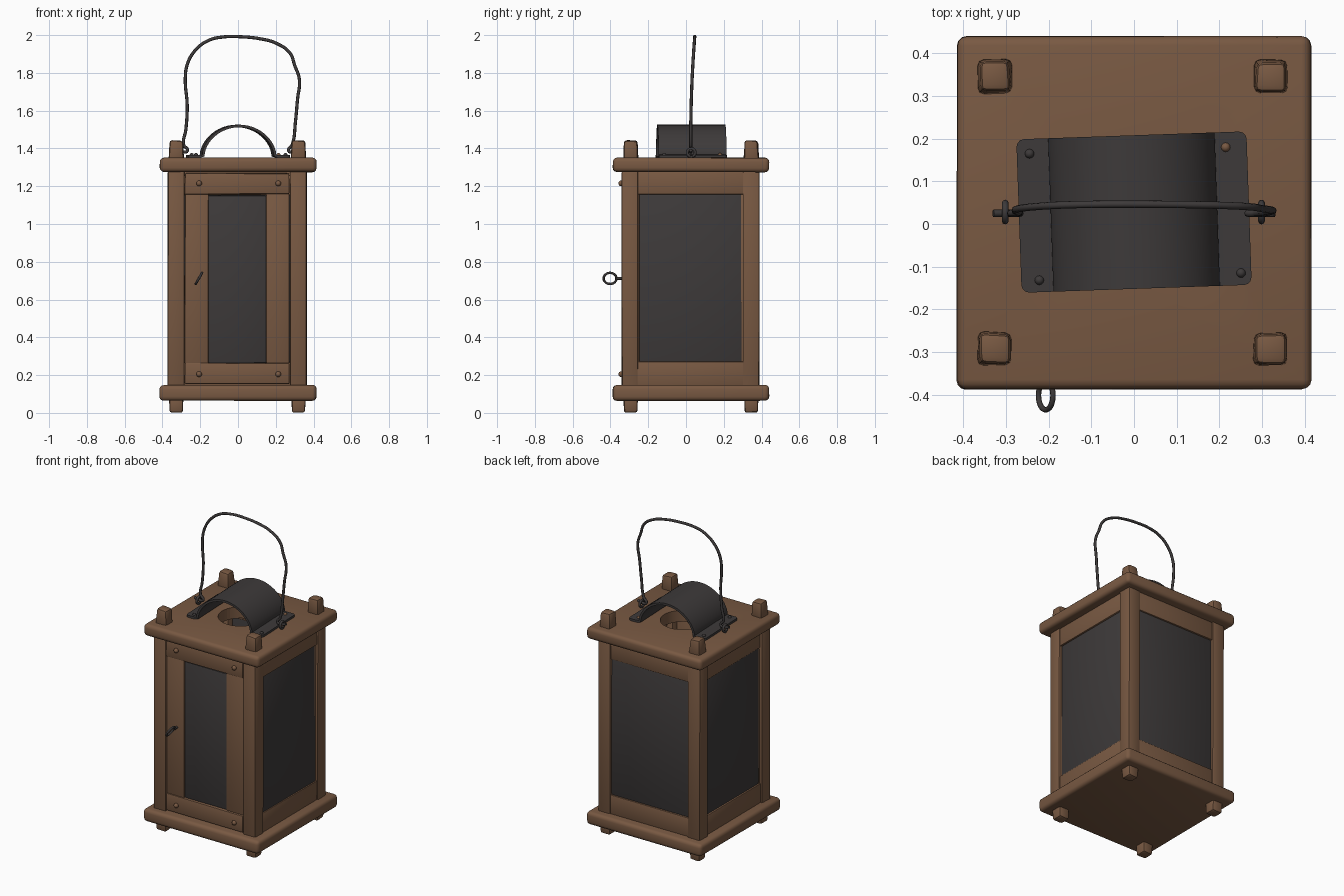
import bpy, bmesh, math, random
from mathutils import Vector, Matrix

if "Cube" in bpy.data.objects:
    bpy.data.objects.remove(bpy.data.objects["Cube"])

random.seed(4)


def material(name, col):
    m = bpy.data.materials.new(name)
    m.diffuse_color = (*col, 1)
    m.use_nodes = True
    m.node_tree.nodes["Principled BSDF"].inputs["Base Color"].default_value = m.diffuse_color
    return m


WOOD = material("brown wood", (0.19, 0.10, 0.055))
IRON = material("dark iron", (0.047, 0.042, 0.042))


def finish(ob, mat, angle=35):
    ob.data.materials.clear()
    ob.data.materials.append(mat)
    bpy.ops.object.select_all(action='DESELECT')
    ob.select_set(True)
    bpy.context.view_layer.objects.active = ob
    bpy.ops.object.shade_smooth_by_angle(angle=math.radians(angle))
    return ob


def from_bm(name, bm):
    me = bpy.data.meshes.new(name)
    bm.to_mesh(me)
    bm.free()
    ob = bpy.data.objects.new(name, me)
    bpy.context.collection.objects.link(ob)
    return ob


def box(name, x, y, z, mat=WOOD, bevel=0.008, taper=(1, 1), jitter=0.002, seg=2):
    """Bevelled block from axis ranges; taper scales (bottom, top)."""
    bm = bmesh.new()
    bmesh.ops.create_cube(bm, size=1)
    c = [(a + b) / 2 for a, b in (x, y, z)]
    d = [b - a for a, b in (x, y, z)]
    for v in bm.verts:
        t = taper[1] if v.co.z > 0 else taper[0]
        v.co = Vector((c[0] + v.co.x * d[0] * t, c[1] + v.co.y * d[1] * t, c[2] + v.co.z * d[2]))
        v.co += Vector([random.uniform(-jitter, jitter) for _ in range(3)])
    bmesh.ops.bevel(bm, geom=bm.edges[:], offset=bevel, segments=seg, profile=0.5, affect='EDGES')
    return finish(from_bm(name, bm), mat)


def rivet(name, loc, mat, r=0.013):
    bpy.ops.mesh.primitive_uv_sphere_add(segments=12, ring_count=8, radius=r, location=loc)
    ob = bpy.context.object
    ob.name = name
    return finish(ob, mat, 60)


def ring(name, loc, rot, major, minor):
    bpy.ops.mesh.primitive_torus_add(location=loc, rotation=rot, major_radius=major, minor_radius=minor,
                                     major_segments=24, minor_segments=8)
    ob = bpy.context.object
    ob.name = name
    return finish(ob, IRON, 80)


def wire(name, pts, r):
    cu = bpy.data.curves.new(name, 'CURVE')
    cu.dimensions = '3D'
    cu.bevel_depth, cu.bevel_resolution, cu.resolution_u, cu.use_fill_caps = r, 2, 6, True
    sp = cu.splines.new('BEZIER')
    sp.bezier_points.add(len(pts) - 1)
    for bp, p in zip(sp.bezier_points, pts):
        bp.co = p
        bp.handle_left_type = bp.handle_right_type = 'AUTO'
    ob = bpy.data.objects.new(name, cu)
    bpy.context.collection.objects.link(ob)
    bpy.ops.object.select_all(action='DESELECT')
    ob.select_set(True)
    bpy.context.view_layer.objects.active = ob
    bpy.ops.object.convert(target='MESH')
    return finish(bpy.context.object, IRON, 60)


# Base and top boards
box("base_board", (-0.415, 0.415), (-0.387, 0.44), (0.065, 0.147), bevel=0.022, seg=3)
top = box("top_board", (-0.415, 0.415), (-0.387, 0.44), (1.275, 1.352), bevel=0.022, seg=3)

# Round smoke hole in the top board
bpy.ops.mesh.primitive_cylinder_add(vertices=40, radius=0.135, depth=0.3, location=(0, 0.03, 1.31))
cutter = bpy.context.object
cutter.hide_render = True
mod = top.modifiers.new("hole", 'BOOLEAN')
mod.operation, mod.object, mod.solver = 'DIFFERENCE', cutter, 'EXACT'
bpy.context.view_layer.objects.active = top
bpy.ops.object.modifier_apply(modifier=mod.name)
bpy.data.objects.remove(cutter)
finish(top, WOOD)

# Corner posts with pegs above and feet below
for sx, cx in (("left", -0.327), ("right", 0.32)):
    for sy, cy in (("front", -0.298), ("back", 0.345)):
        n = f"{sy}_{sx}"
        box(n + "_post", (cx - 0.044, cx + 0.044), (cy - 0.043, cy + 0.043), (0.14, 1.28))
        py = cy + (0.005 if sy == "front" else 0)
        box(n + "_peg", (cx - 0.04, cx + 0.04), (py - 0.04, py + 0.04), (1.335, 1.442),
            taper=(1, 0.86), bevel=0.014, jitter=0.003)
        box(n + "_foot", (cx - 0.037, cx + 0.037), (py - 0.037, py + 0.037), (0.002, 0.08),
            taper=(0.92, 1), bevel=0.011)

# Door: rails, stiles, pane, rivets
for nm, z in (("top", (1.158, 1.268)), ("bottom", (0.153, 0.264))):
    box(f"door_{nm}_rail", (-0.282, 0.272), (-0.34, -0.295), z, bevel=0.006)
    for x in (-0.206, 0.213):
        rivet(f"door_{nm}_rivet", (x, -0.343, 1.215 if nm == "top" else 0.205), WOOD, 0.015)
box("door_left_stile", (-0.282, -0.157), (-0.334, -0.295), (0.262, 1.16), bevel=0.006)
box("door_right_stile", (0.15, 0.272), (-0.334, -0.295), (0.262, 1.16), bevel=0.006)
box("door_pane", (-0.159, 0.152), (-0.326, -0.30), (0.262, 1.152), IRON, 0.01, jitter=0.001)
box("door_header", (-0.29, 0.285), (-0.315, -0.28), (1.255, 1.28), bevel=0.003)

# Sides: rails and pane
for nm, s in (("left", -1), ("right", 1)):
    def span(a, b):
        return tuple(sorted((s * a, s * b)))
    box(f"{nm}_top_rail", span(0.315, 0.358), (-0.262, 0.309), (1.155, 1.278), bevel=0.006)
    box(f"{nm}_bottom_rail", span(0.315, 0.358), (-0.262, 0.309), (0.143, 0.27), bevel=0.006)
    box(f"{nm}_pane", span(0.323, 0.351), (-0.252, 0.298), (0.266, 1.159), IRON, 0.011, jitter=0.001)
    box(f"{nm}_jamb", span(0.315, 0.35), (0.292, 0.312), (0.26, 1.16), bevel=0.003)
    box(f"{nm}_front_jamb", span(0.315, 0.35), (-0.26, -0.246), (0.26, 1.16), bevel=0.003)

# Back: rails and pane
box("back_top_rail", (-0.287, 0.28), (0.338, 0.382), (1.155, 1.278), bevel=0.006)
box("back_bottom_rail", (-0.287, 0.28), (0.338, 0.382), (0.143, 0.27), bevel=0.006)
box("back_pane", (-0.286, 0.279), (0.346, 0.374), (0.266, 1.159), IRON, 0.011, jitter=0.001)

# Door pull: ring on a short stem
ring("pull_ring", (-0.207, -0.402, 0.712), (0, math.radians(120), 0), 0.034, 0.0065)
wire("pull_stem", [(-0.207, -0.32, 0.712), (-0.207, -0.37, 0.712)], 0.008)

# Arched smoke shield: bent sheet with flat flanges
prof = [(-0.27, 1.358), (-0.235, 1.358), (-0.205, 1.359)]
prof += [(-0.19 * math.cos(t), 1.362 + 0.157 * math.sin(t) ** 1.12)
         for t in [math.pi * i / 24 for i in range(25)]]
prof += [(0.205, 1.359), (0.235, 1.358), (0.27, 1.358)]
bm = bmesh.new()
rows = [[bm.verts.new((x, y, z)) for x, z in prof] for y in (-0.18, 0.18)]
for i in range(len(prof) - 1):
    bm.faces.new((rows[0][i], rows[0][i + 1], rows[1][i + 1], rows[1][i]))
corners = [r[k] for r in rows for k in (0, -1)]
bmesh.ops.bevel(bm, geom=corners, offset=0.018, segments=3, profile=0.5, affect='VERTICES')
bmesh.ops.transform(bm, matrix=Matrix.Translation((0, 0.028, 0)) @ Matrix.Rotation(math.radians(2), 4, 'Z'),
                    verts=bm.verts[:])
shield = from_bm("smoke_shield", bm)
sol = shield.modifiers.new("thickness", 'SOLIDIFY')
sol.thickness, sol.offset = 0.014, 0
bpy.context.view_layer.objects.active = shield
bpy.ops.object.modifier_apply(modifier=sol.name)
finish(shield, IRON)
for x, y, m in ((-0.245, 0.165, IRON), (0.215, 0.18, WOOD), (-0.222, -0.132, IRON), (0.251, -0.115, IRON)):
    rivet("shield_rivet", (x, y, 1.365), m, 0.011)

# Bail handle: bent wire hooked into two eyelets
bail = [(-0.33, 1.39), (-0.30, 1.382), (-0.268, 1.388), (-0.288, 1.42), (-0.276, 1.5), (-0.269, 1.63),
        (-0.279, 1.76), (-0.27, 1.84), (-0.23, 1.915), (-0.16, 1.97), (-0.08, 1.99), (0.02, 1.991),
        (0.12, 1.98), (0.2, 1.958), (0.275, 1.905), (0.30, 1.84), (0.325, 1.765), (0.315, 1.66),
        (0.304, 1.54), (0.287, 1.42), (0.268, 1.388), (0.30, 1.382), (0.33, 1.39)]
wire("bail_handle", [(x, 0.025 + 0.022 * max(0, (z - 1.45) / 0.55) ** 2, z) for x, z in bail], 0.0085)
for x in (-0.302, 0.299):
    ring("handle_eyelet", (x, 0.028, 1.378), (0, math.pi / 2, 0), 0.021, 0.008)
    wire("eyelet_stem", [(x, 0.028, 1.34), (x, 0.028, 1.362)], 0.009)
